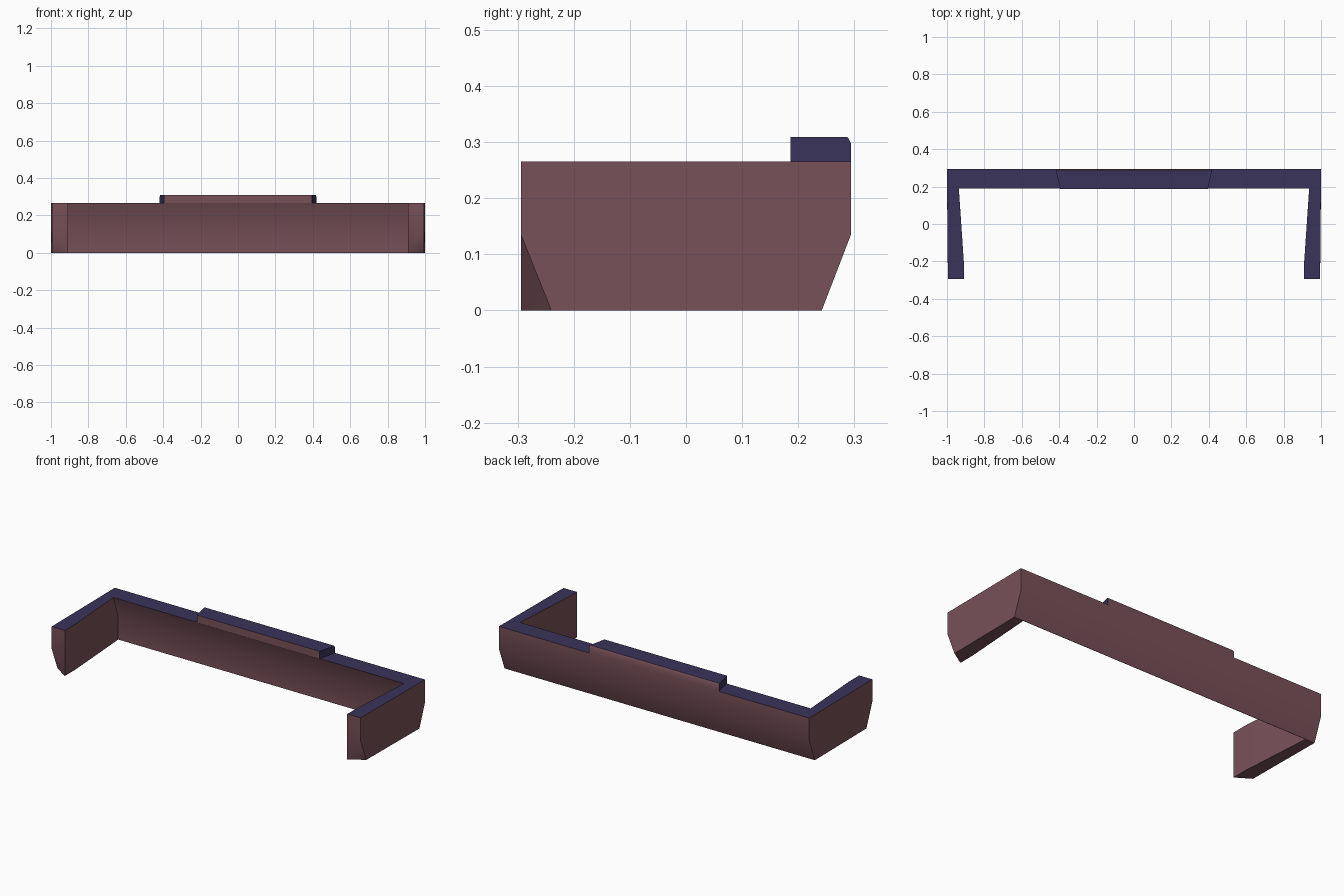
import bpy, bmesh, math

if "Cube" in bpy.data.objects:
    bpy.data.objects.remove(bpy.data.objects["Cube"])


def material(name, rgb):
    m = bpy.data.materials.new(name)
    m.diffuse_color = (*rgb, 1)
    m.use_nodes = True
    m.node_tree.nodes["Principled BSDF"].inputs["Base Color"].default_value = m.diffuse_color
    return m


BROWN = material("dusty_brown", (0.19, 0.083, 0.10))
NAVY = material("dark_violet", (0.042, 0.033, 0.10))


def finish(name, bm, navy_rule):
    """Turn a bmesh into an object; faces matching the rule become violet."""
    bmesh.ops.dissolve_limit(bm, angle_limit=0.002, verts=bm.verts, edges=bm.edges)
    bmesh.ops.recalc_face_normals(bm, faces=bm.faces)
    for f in bm.faces:
        f.material_index = 1 if navy_rule(f.normal) else 0
    me = bpy.data.meshes.new(name)
    bm.to_mesh(me)
    bm.free()
    me.materials.append(BROWN)
    me.materials.append(NAVY)
    ob = bpy.data.objects.new(name, me)
    bpy.context.collection.objects.link(ob)
    bpy.ops.object.select_all(action='DESELECT')
    bpy.context.view_layer.objects.active = ob
    ob.select_set(True)
    bpy.ops.object.shade_smooth_by_angle(angle=math.radians(40))
    return ob


def hull(points):
    bm = bmesh.new()
    for p in points:
        bm.verts.new(p)
    bmesh.ops.convex_hull(bm, input=bm.verts)
    return bm


def is_top(n):
    return n.z > 0.7


# Cross bar: hooked profile (y, z) that thins to an edge at the bottom
profile = [(0.19, 0.265), (0.294, 0.265), (0.294, 0.135), (0.242, 0), (0.24, 0), (0.24, 0.135)]
bm = bmesh.new()
face = bm.faces.new([bm.verts.new((-0.944, y, z)) for y, z in profile])
ext = bmesh.ops.extrude_face_region(bm, geom=[face], use_keep_orig=True)
bmesh.ops.translate(bm, vec=(1.888, 0, 0),
                    verts=[v for v in ext["geom"] if isinstance(v, bmesh.types.BMVert)])
finish("cross_bar", bm, is_top)

# Side arms: tapered in plan, with the front lower outer corner cut off
for side, name in ((-1, "left_arm"), (1, "right_arm")):
    pts = [(1.0, 0.294, 0.265), (1.0, 0.294, 0.135), (1.0, 0.242, 0),
           (0.995, -0.24, 0), (0.995, -0.294, 0.135), (0.995, -0.294, 0.265),
           (0.944, 0.294, 0.265), (0.944, 0.294, 0.135), (0.94, 0.242, 0)]
    pts += [(0.91, y, z) for y in (-0.2, -0.294) for z in (0, 0.265)]
    finish(name, hull([(side * x, y, z) for x, y, z in pts]), is_top)

# Raised centre lip with slanted ends
lip = [(0.186, 0.265), (0.186, 0.309), (0.288, 0.309), (0.294, 0.298), (0.294, 0.265)]
pts = [(s * (0.395 + (y - 0.186) * 0.22), y, z) for y, z in lip for s in (-1, 1)]
finish("centre_lip", hull(pts), lambda n: is_top(n) or abs(n.x) > 0.5)
